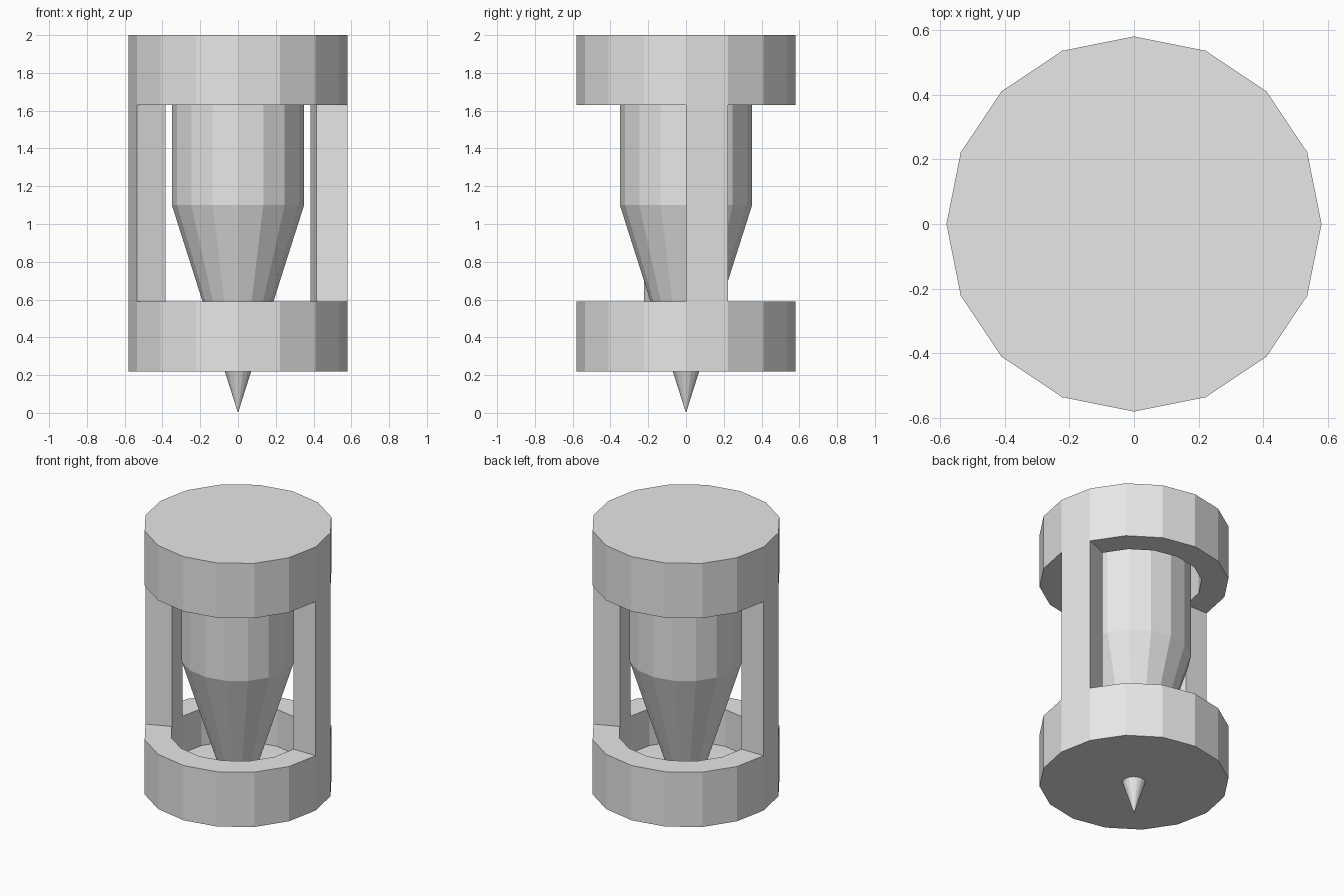
import bpy, bmesh
from math import cos, sin, tau

cube = bpy.data.objects.get("Cube")
if cube:
    bpy.data.objects.remove(cube, do_unlink=True)

SIDES = 16
OUTER, INNER = 0.58, 0.415          # housing wall radii
RING_LOW, RING_HIGH = 0.59, 1.63    # window opening between the two cups

grey = bpy.data.materials.new("light grey")
grey.use_nodes = True
grey.diffuse_color = (0.8, 0.8, 0.8, 1)
grey.node_tree.nodes["Principled BSDF"].inputs["Base Color"].default_value = (0.8, 0.8, 0.8, 1)


def finish(name, bm):
    bmesh.ops.recalc_face_normals(bm, faces=bm.faces)
    mesh = bpy.data.meshes.new(name)
    bm.to_mesh(mesh)
    bm.free()
    mesh.materials.append(grey)
    obj = bpy.data.objects.new(name, mesh)
    bpy.context.collection.objects.link(obj)
    return obj


def ring_point(r, z, i):
    a = tau * i / SIDES
    return (r * cos(a), r * sin(a), z)


def lathe(name, profile):
    """Revolve (radius, z) points; radius 0 becomes a single pole vertex."""
    bm = bmesh.new()
    rings = [[bm.verts.new(ring_point(r, z, i)) for i in range(SIDES if r else 1)]
             for r, z in profile]
    for a, b in zip(rings, rings[1:]):
        for i in range(SIDES):
            j = (i + 1) % SIDES
            quad = [a[i % len(a)], a[j % len(a)], b[j % len(b)], b[i % len(b)]]
            bm.faces.new(list(dict.fromkeys(quad)))
    # Merge the flat triangle fans into single caps
    bmesh.ops.dissolve_limit(bm, angle_limit=0.01, verts=bm.verts, edges=bm.edges)
    return finish(name, bm)


def pillar(name, start):
    """One wall segment of the housing, spanning the window opening."""
    bm = bmesh.new()
    corners = [(OUTER, start), (OUTER, start + 1), (INNER, start + 1), (INNER, start)]
    low, high = [[bm.verts.new(ring_point(r, z, i)) for r, i in corners]
                 for z in (RING_LOW, RING_HIGH)]
    bm.faces.new(low)
    bm.faces.new(high)
    for i in range(4):
        j = (i + 1) % 4
        bm.faces.new([low[i], low[j], high[j], high[i]])
    return finish(name, bm)


# Hollow cups at the bottom and top of the housing
lathe("lower_cup", [(0, 0.22), (OUTER, 0.22), (OUTER, RING_LOW),
                    (INNER, RING_LOW), (INNER, 0.34), (0, 0.34)])
lathe("upper_cup", [(0, 2), (OUTER, 2), (OUTER, RING_HIGH),
                    (INNER, RING_HIGH), (INNER, 1.88), (0, 1.88)])

# Two opposite pillars joining the cups
pillar("left_pillar", 0)
pillar("right_pillar", SIDES // 2)

# Pointed core that pierces the floor of the lower cup
lathe("pointed_core", [(0, 0), (0.35, 1.1), (0.35, 1.88), (0, 1.88)])
